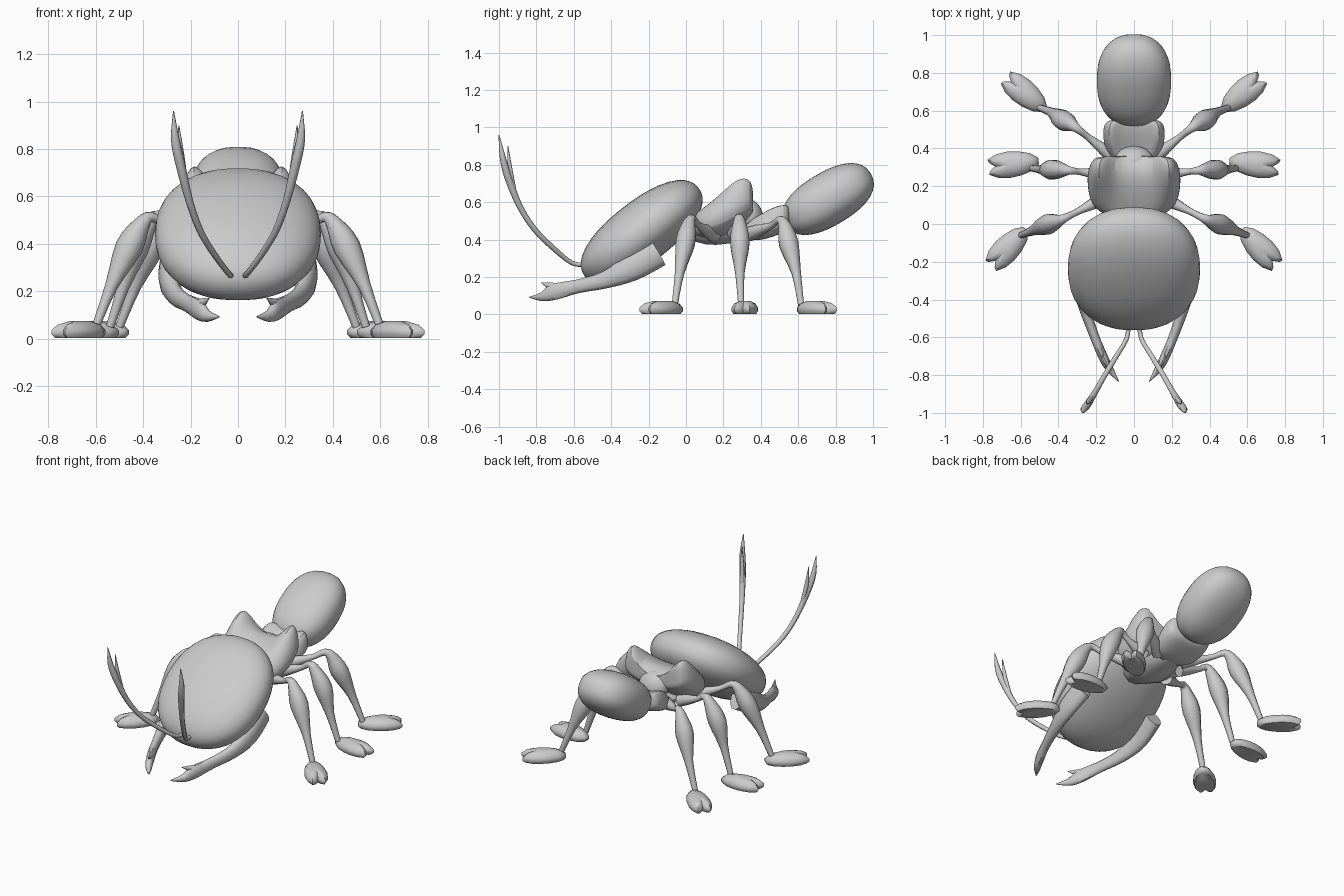
import bpy, bmesh, math
from mathutils import Vector, Matrix

if "Cube" in bpy.data.objects:
    bpy.data.objects.remove(bpy.data.objects["Cube"])


def finish(bm, name, mirror=False, subsurf=0, angle=50):
    bmesh.ops.recalc_face_normals(bm, faces=bm.faces)
    me = bpy.data.meshes.new(name)
    bm.to_mesh(me)
    bm.free()
    ob = bpy.data.objects.new(name, me)
    bpy.context.collection.objects.link(ob)
    if mirror:
        m = ob.modifiers.new("mirror", 'MIRROR')
        m.use_mirror_merge = False
    if subsurf:
        s = ob.modifiers.new("smooth", 'SUBSURF')
        s.levels = s.render_levels = subsurf
    bpy.ops.object.select_all(action='DESELECT')
    ob.select_set(True)
    bpy.context.view_layer.objects.active = ob
    bpy.ops.object.shade_smooth_by_angle(angle=math.radians(angle))
    return ob


def skin(bm, rings):
    """Join closed rings of points with quads and cap both ends."""
    vs = [[bm.verts.new(p) for p in r] for r in rings]
    n = len(vs[0])
    for a, b in zip(vs, vs[1:]):
        for i in range(n):
            j = (i + 1) % n
            bm.faces.new((a[i], a[j], b[j], b[i]))
    bm.faces.new(vs[0])
    bm.faces.new(vs[-1])


def superellipsoid(name, centre, radii, tilt, p):
    bm = bmesh.new()
    bmesh.ops.create_uvsphere(bm, u_segments=32, v_segments=20, radius=1)
    rot = Matrix.Rotation(math.radians(tilt), 3, 'X')
    for v in bm.verts:
        # pole runs along local y
        c = Vector((v.co.x, v.co.z, v.co.y))
        c /= sum(abs(k) ** p for k in c) ** (1 / p)
        v.co = rot @ Vector([c[i] * radii[i] for i in range(3)]) + Vector(centre)
    return finish(bm, name)


def tube(bm, rows, hint, n=10, steps=3):
    """Smooth limb through rows of (x, y, z, side radius, up radius)."""
    pts = []
    for i in range(len(rows) - 1):
        p0, p1 = rows[max(i - 1, 0)], rows[i]
        p2, p3 = rows[i + 1], rows[min(i + 2, len(rows) - 1)]
        for s in range(steps):
            t = s / steps
            pts.append([0.5 * (2 * b + (c - a) * t + (2 * a - 5 * b + 4 * c - d) * t * t
                               + (3 * b - a - 3 * c + d) * t ** 3)
                        for a, b, c, d in zip(p0, p1, p2, p3)])
    pts.append(list(rows[-1]))
    rings = []
    for i, q in enumerate(pts):
        a, b = pts[max(i - 1, 0)], pts[min(i + 1, len(pts) - 1)]
        t = (Vector(b[:3]) - Vector(a[:3])).normalized()
        side = t.cross(Vector(hint)).normalized()
        up = side.cross(t)
        rs, ru = max(q[3], .002), max(q[4], .002)
        rings.append([Vector(q[:3]) + side * rs * math.cos(k * math.tau / n)
                      + up * ru * math.sin(k * math.tau / n) for k in range(n)])
    skin(bm, rings)


def body_loft(name, sections):
    """Symmetric block; each section: y, half width, bottom, side, peak x, peak z, middle z."""
    bm = bmesh.new()
    rings = []
    for y, w, zb, zs, px, pz, zm in sections:
        half = [(w * .6, zb), (w, zb + (zs - zb) * .4), (w, zs), (px, pz), (px * .55, zm)]
        pts = [(0, zb)] + half + [(0, zm)] + [(-x, z) for x, z in reversed(half)]
        rings.append([(x, y, z) for x, z in pts])
    skin(bm, rings)
    return finish(bm, name, subsurf=2)


# Head and abdomen
superellipsoid("head", (0, -.237, .44), (.35, .385, .165), 38, 2.25)
superellipsoid("abdomen", (0, .76, .617), (.197, .265, .142), 31, 2.35)

# Saddle-shaped thorax with two raised rear shoulders
body_loft("thorax", [
    (.03, .12, .43, .49, .09, .53, .53),
    (.08, .22, .40, .52, .15, .56, .56),
    (.18, .25, .40, .58, .18, .66, .61),
    (.28, .25, .46, .63, .195, .785, .64),
    (.35, .22, .53, .64, .185, .775, .61),
    (.36, .17, .55, .60, .15, .67, .59)])
superellipsoid("waist_node", (0, .34, .53), (.10, .07, .09), 20, 2)

# Waist segment in front of the abdomen
body_loft("waist", [
    (.30, .08, .41, .44, .06, .49, .48),
    (.37, .15, .39, .45, .11, .53, .50),
    (.45, .165, .41, .50, .14, .59, .54),
    (.53, .165, .44, .53, .14, .61, .57),
    (.56, .12, .47, .53, .10, .58, .56)])

# Neck and belly link under the thorax
bm = bmesh.new()
tube(bm, [(0, 0, .47, .09, .06), (0, .12, .43, .12, .06),
          (0, .25, .43, .12, .05), (0, .38, .45, .08, .05)], (0, 0, 1))
finish(bm, "neck")

# Legs: hip, knee, calf bulge, lower calf, ankle
legs = {
    "front": ((.13, .15, .42), (.39, .02, .51), (.46, -.003, .385),
              (.535, -.035, .22), (.60, -.06, .05)),
    "middle": ((.14, .26, .43), (.36, .285, .515), (.435, .288, .38),
               (.485, .288, .22), (.54, .295, .05)),
    "rear": ((.09, .34, .43), (.32, .52, .50), (.375, .55, .375),
             (.435, .59, .22), (.50, .615, .05))}
for name, (hip, knee, bulge, calf, ankle) in legs.items():
    h, k = Vector(hip), Vector(knee)
    bm = bmesh.new()
    tube(bm, [(*h, .04, .04), (*h.lerp(k, .3), .032, .032), (*h.lerp(k, .65), .018, .018),
              (*(h.lerp(k, .9) + Vector((0, 0, .012))), .022, .022),
              (*k.lerp(Vector(bulge), .22), .036, .036),
              (*bulge, .058, .054), (*calf, .027, .026), (*ankle, .017, .017)], (0, 1, 0))
    finish(bm, name + "_leg", mirror=True)

# Flat notched feet
side = [(0, .018), (.04, .047), (.10, .064), (.16, .07), (.22, .063), (.268, .04), (.262, .022)]
outline = side + [(.232, 0)] + [(u, -v) for u, v in reversed(side)]
layers = [(.88, .003), (1, .018), (1, .036), (.8, .058), (.4, .073)]
feet = {"front": (.572, -.028, -46), "middle": (.505, .333, -7), "rear": (.472, .607, 39)}
for name, (fx, fy, ang) in feet.items():
    bm = bmesh.new()
    skin(bm, [[(.13 + (u - .13) * s, v * s, z) for u, v in outline] for s, z in layers])
    bm.transform(Matrix.Translation((fx, fy, 0)) @ Matrix.Rotation(math.radians(ang), 4, 'Z'))
    finish(bm, name + "_foot", mirror=True)

# Forked antennae
bm = bmesh.new()
tube(bm, [(.03, -.54, .267, .012, .012), (.04, -.61, .275, .012, .012),
          (.10, -.71, .355, .014, .014), (.16, -.81, .455, .015, .015),
          (.205, -.89, .58, .016, .016), (.242, -.95, .73, .020, .020),
          (.265, -.98, .84, .016, .018), (.272, -1.0, .96, .002, .002)], (1, 0, 0), n=8)
tube(bm, [(.225, -.92, .67, .012, .012), (.24, -.94, .77, .013, .014),
          (.25, -.952, .90, .002, .002)], (1, 0, 0), n=8)
finish(bm, "antenna", mirror=True)

# Mandibles with a second tooth
bm = bmesh.new()
tube(bm, [(.28, -.15, .33, .05, .08), (.29, -.29, .25, .045, .075),
          (.265, -.43, .185, .032, .048), (.215, -.58, .15, .025, .038),
          (.165, -.70, .122, .025, .045), (.13, -.765, .095, .02, .026),
          (.08, -.835, .092, .002, .003)], (0, 0, 1))
tube(bm, [(.185, -.65, .135, .018, .03), (.155, -.715, .148, .016, .022),
          (.122, -.775, .17, .002, .002)], (0, 0, 1), n=8)
finish(bm, "mandible", mirror=True)
